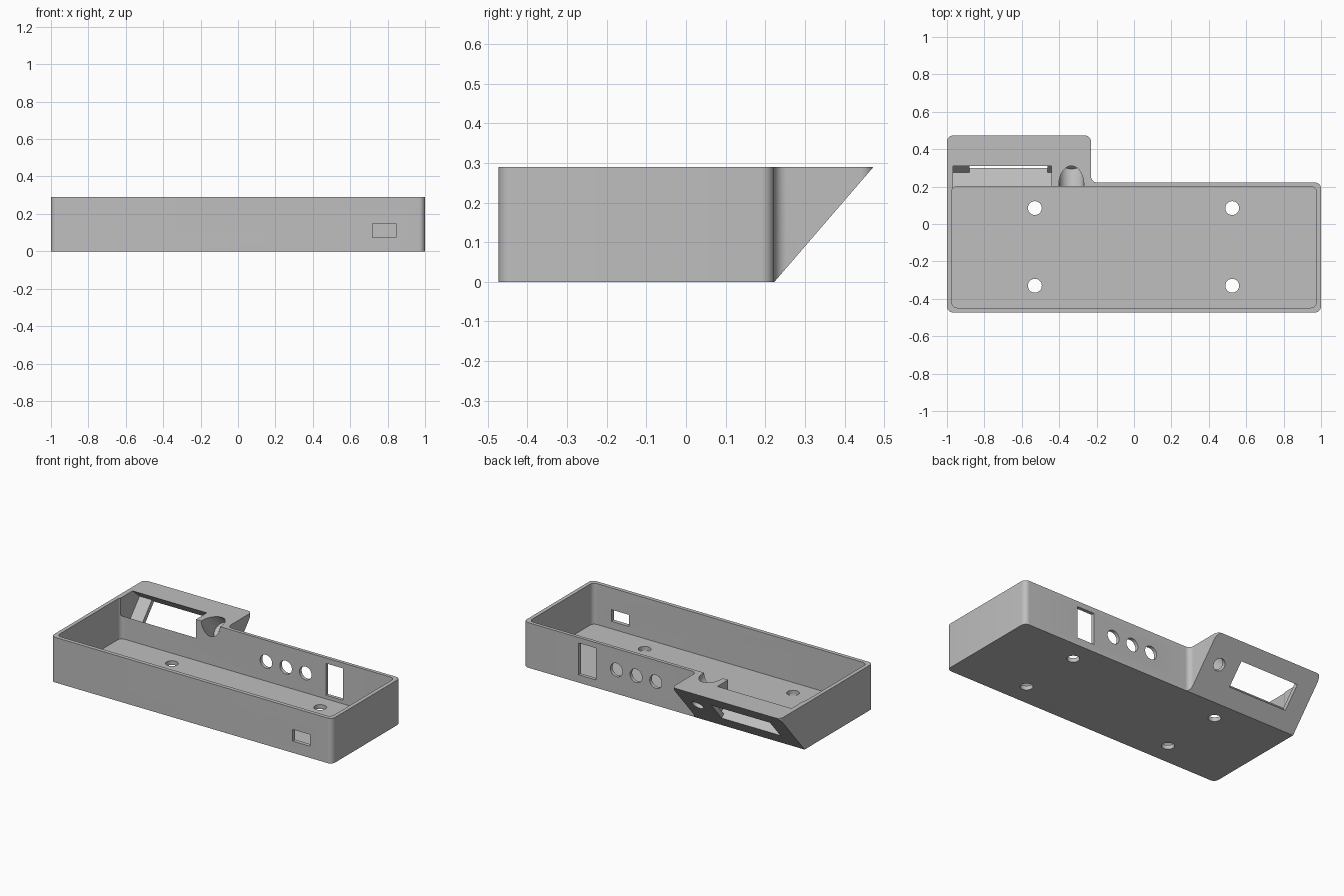
import bpy, bmesh, math
from mathutils import Vector, Matrix

cube = bpy.data.objects.get("Cube")
if cube:
    bpy.data.objects.remove(cube, do_unlink=True)

H = 0.29                        # case height
FRONT, BACK, REAR = -0.473, 0.222, 0.473
FLOOR = 0.027

grey = bpy.data.materials.new("plain grey")
grey.use_nodes = True
grey.diffuse_color = (0.52, 0.52, 0.52, 1)
grey.node_tree.nodes["Principled BSDF"].inputs["Base Color"].default_value = (0.52, 0.52, 0.52, 1)


def prism(name, points, offset, radius=0.0):
    """Extrude a closed outline along offset, optionally rounding its long edges."""
    bm = bmesh.new()
    offset = Vector(offset)
    face = bm.faces.new([bm.verts.new(p) for p in points])
    ext = bmesh.ops.extrude_face_region(bm, geom=[face])
    moved = [v for v in ext["geom"] if isinstance(v, bmesh.types.BMVert)]
    bmesh.ops.translate(bm, verts=moved, vec=offset)
    if radius:
        long_edges = [e for e in bm.edges
                      if (e.verts[0].co - e.verts[1].co).cross(offset).length < 1e-5]
        bmesh.ops.bevel(bm, geom=long_edges, offset=radius, segments=8,
                        profile=0.5, affect='EDGES')
    bmesh.ops.recalc_face_normals(bm, faces=bm.faces)
    return link(name, bm)


def rod(name, start, end, radius):
    """Cylinder between two points."""
    start, end = Vector(start), Vector(end)
    axis = end - start
    turn = axis.to_track_quat('Z', 'Y').to_matrix().to_4x4()
    bm = bmesh.new()
    bmesh.ops.create_cone(bm, cap_ends=True, segments=40, radius1=radius, radius2=radius,
                          depth=axis.length,
                          matrix=Matrix.Translation((start + end) / 2) @ turn)
    return link(name, bm)


def link(name, bm):
    mesh = bpy.data.meshes.new(name)
    bm.to_mesh(mesh)
    bm.free()
    mesh.materials.append(grey)
    ob = bpy.data.objects.new(name, mesh)
    bpy.context.collection.objects.link(ob)
    return ob


def box(name, x0, x1, y0, y1, z0, z1, radius=0.0):
    return prism(name, [(x0, y0, z0), (x1, y0, z0), (x1, y1, z0), (x0, y1, z0)],
                 (0, 0, z1 - z0), radius)


# Frame of the sloped panel: s runs up the slope, d goes inward from it
base = Vector((0, BACK + 0.001, 0))
up = (Vector((0, REAR, H)) - base).normalized()
inward = Vector((0, -up.z, up.y))


def slope(x, s, d):
    return base + Vector((x, 0, 0)) + up * s + inward * d


def slope_box(name, x0, x1, s0, s1, d0, d1):
    corners = [slope(x0, s, d) for s, d in ((s0, d0), (s1, d0), (s1, d1), (s0, d1))]
    return prism(name, corners, (x1 - x0, 0, 0))


# Case body with the rear overhang
case = prism("case", [(-1, FRONT, 0), (1, FRONT, 0), (1, BACK, 0),
                      (-0.23, BACK, 0), (-0.23, REAR, 0), (-1, REAR, 0)],
             (0, 0, H), 0.032)

cutters = [
    # Sloped underside and main cavity
    slope_box("slope_cutter", -1.2, -0.1, -0.15, 0.6, -0.5, 0),
    box("cavity_cutter", -0.975, 0.975, FRONT + 0.025, 0.2, FLOOR, 0.5, 0.03),
    # Screen pocket and window
    slope_box("pocket_cutter", -0.968, -0.44, 0.115, 0.277, 0.029, 0.3),
    slope_box("window_cutter", -0.88, -0.463, 0.115, 0.277, -0.1, 0.1),
    # Knob recess and shaft hole
    rod("recess_cutter", slope(-0.335, 0.21, 0.029), slope(-0.335, 0.21, 0.32), 0.067),
    rod("shaft_cutter", slope(-0.335, 0.21, -0.1), slope(-0.335, 0.21, 0.1), 0.038),
    # Front port and rear slot
    box("port_cutter", 0.72, 0.845, -0.6, -0.35, 0.075, 0.15),
    box("slot_cutter", 0.485, 0.608, 0.1, 0.35, 0.05, 0.255),
]
# Rear round holes
for x in (0.06, 0.2, 0.34):
    cutters.append(rod("rear_hole_cutter", (x, 0.1, 0.153), (x, 0.35, 0.153), 0.043))
# Floor screw holes
for x in (-0.53, 0.525):
    for y in (-0.33, 0.085):
        cutters.append(rod("floor_hole_cutter", (x, y, -0.1), (x, y, 0.1), 0.037))

# Cut everything out of the case
bpy.ops.object.select_all(action='DESELECT')
case.select_set(True)
bpy.context.view_layer.objects.active = case
for cutter in cutters:
    cutter.hide_render = True
    mod = case.modifiers.new(cutter.name, 'BOOLEAN')
    mod.operation = 'DIFFERENCE'
    mod.solver = 'EXACT'
    mod.object = cutter
    bpy.ops.object.modifier_apply(modifier=mod.name)
    bpy.data.objects.remove(cutter, do_unlink=True)

bpy.ops.object.shade_smooth_by_angle(angle=math.radians(30))
